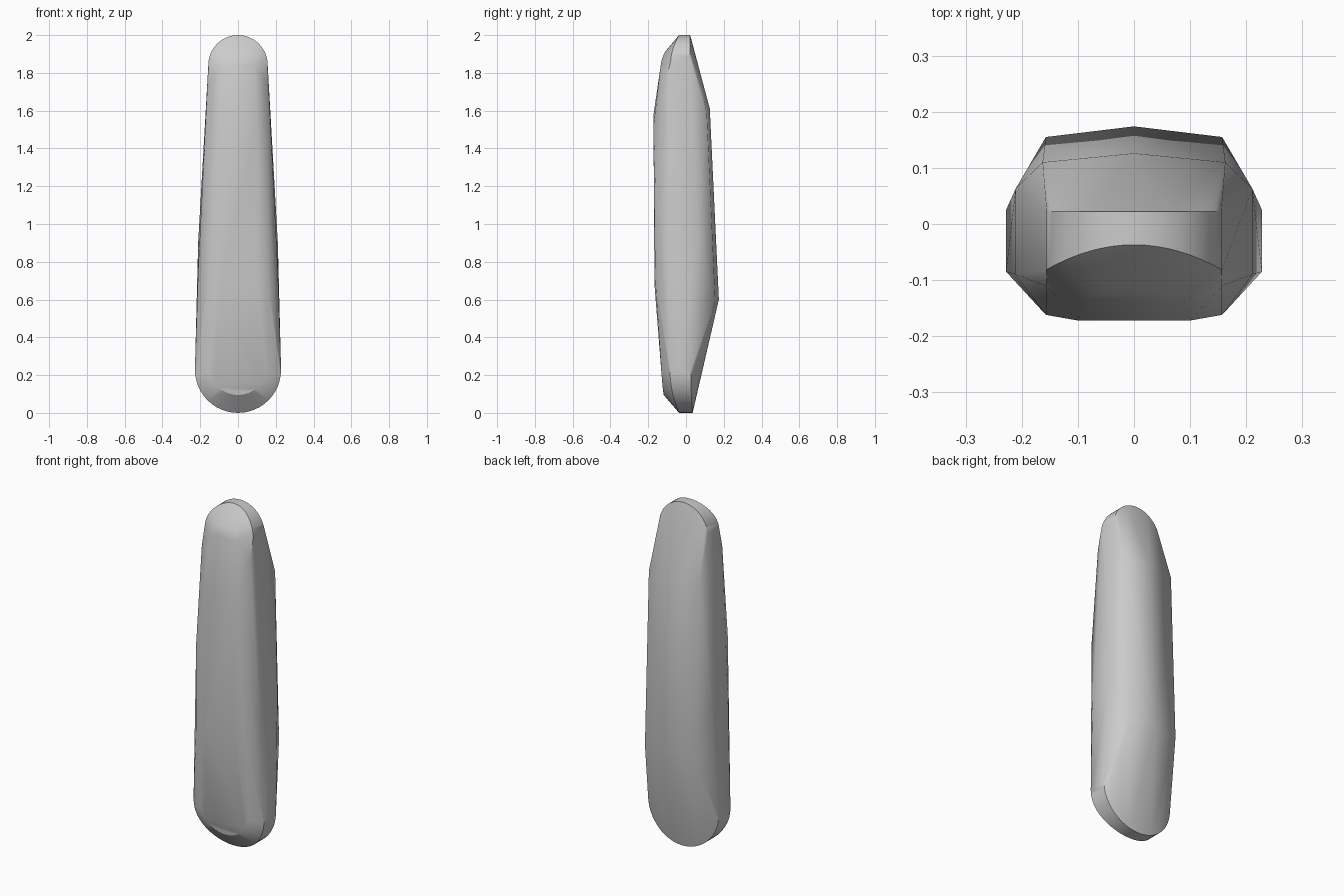
import bpy, bmesh
from math import sin, cos, pi, radians

if "Cube" in bpy.data.objects:
    bpy.data.objects.remove(bpy.data.objects["Cube"])

pts = []


def mirrored(*points):
    # add each point on both sides of x = 0
    for x, y, z in points:
        pts.append((x, y, z))
        if x:
            pts.append((-x, y, z))


def half_arc(r, cz, up, y_mid, y_side, n=12):
    # rounded end outline; depth slides from y_mid at the tip to y_side at the flanks
    for i in range(n + 1):
        a = pi / 2 * i / n
        t = sin(a)
        y = y_mid + (y_side - y_mid) * (t * t)
        mirrored((r * t, y, cz + up * r * cos(a)))


# rounded rim at the narrow top
half_arc(0.157, 1.843, 1, 0.022, 0.022)
half_arc(0.157, 1.843, 1, -0.037, -0.082)
# rounded rim at the wide foot
half_arc(0.228, 0.228, -1, 0.035, 0.025)
half_arc(0.228, 0.228, -1, -0.037, -0.085)
# bevelled front panel: lower arc, flat face, upper crown
half_arc(0.155, 0.25, -1, -0.118, -0.13)
half_arc(0.09, 1.82, 1, -0.112, -0.135, 8)
mirrored((0.157, -0.162, 0.70), (0.157, -0.162, 1.19),
         (0.10, -0.167, 0.68), (0.10, -0.172, 1.52), (0, -0.172, 1.58),
         (0.157, -0.11, 1.74))
# ridged back
mirrored((0.157, 0.155, 0.59), (0, 0.174, 0.60),
         (0.163, 0.110, 1.59), (0, 0.126, 1.61))
# flanks
mirrored((0.211, 0.063, 0.90), (0.211, -0.09, 0.75))

bm = bmesh.new()
for p in pts:
    bm.verts.new(p)
bmesh.ops.remove_doubles(bm, verts=bm.verts, dist=0.001)
hull = bmesh.ops.convex_hull(bm, input=bm.verts)
junk = {v for v in bm.verts if not v.link_faces}
bmesh.ops.delete(bm, geom=list(junk), context='VERTS')
bmesh.ops.dissolve_limit(bm, angle_limit=radians(1), verts=bm.verts, edges=bm.edges)
bmesh.ops.recalc_face_normals(bm, faces=bm.faces)

me = bpy.data.meshes.new("tapered_slab")
bm.to_mesh(me)
bm.free()
body = bpy.data.objects.new("tapered_slab", me)
bpy.context.collection.objects.link(body)
bpy.context.view_layer.objects.active = body
body.select_set(True)
bpy.ops.object.shade_smooth_by_angle(angle=radians(30))
